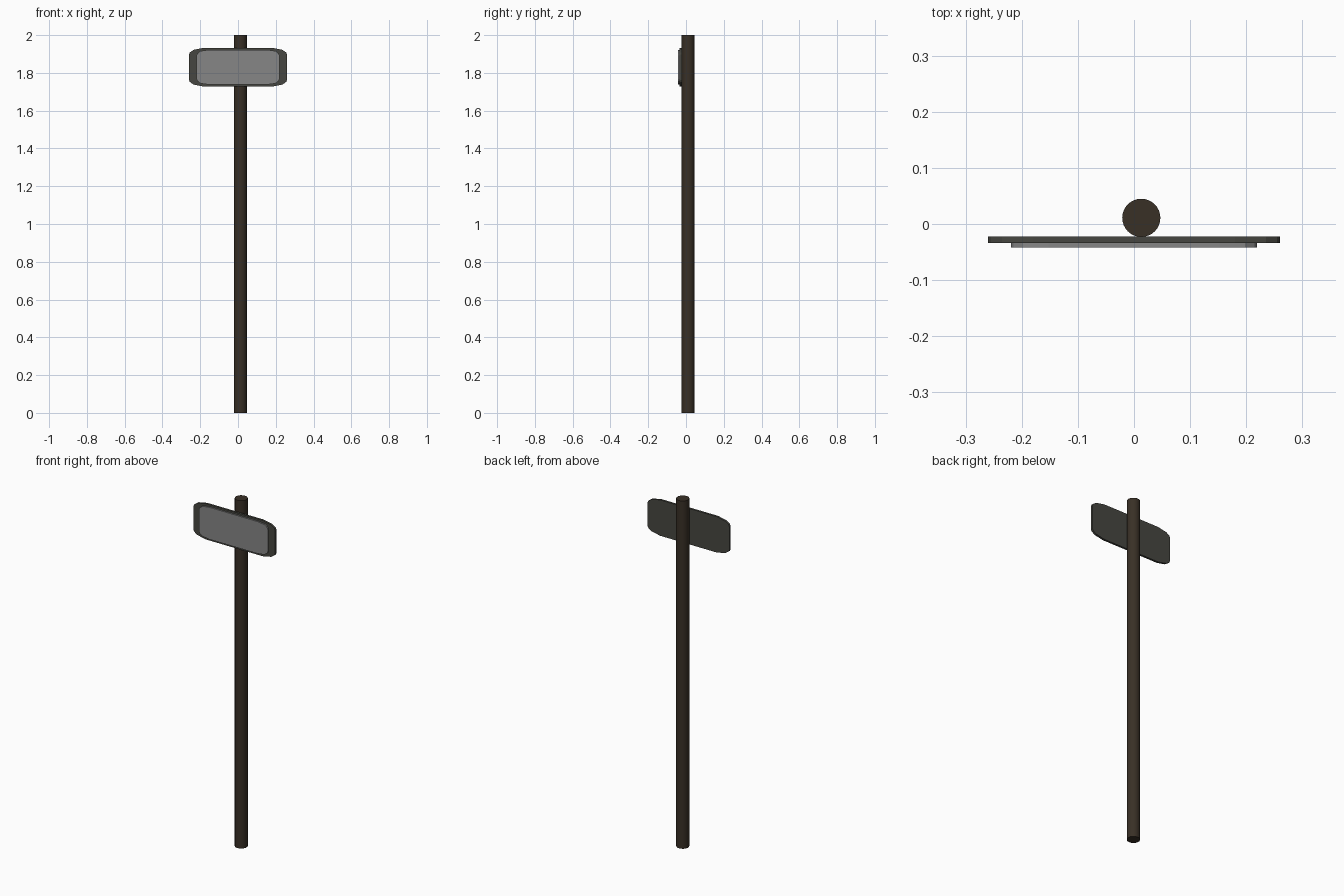
import bpy
import bmesh

cube = bpy.data.objects.get("Cube")
if cube:
    bpy.data.objects.remove(cube, do_unlink=True)


def material(name, rgb):
    mat = bpy.data.materials.new(name)
    mat.use_nodes = True
    mat.diffuse_color = (*rgb, 1)
    mat.node_tree.nodes["Principled BSDF"].inputs["Base Color"].default_value = (*rgb, 1)
    return mat


def board(name, corner, z_mid, y_front, y_back, mat):
    """Upright board whose outline mirrors one corner into all four."""
    flip = corner[::-1]
    outline = (corner + [(-x, z) for x, z in flip]
               + [(-x, -z) for x, z in corner] + [(x, -z) for x, z in flip])
    bm = bmesh.new()
    face = bm.faces.new([bm.verts.new((x, y_front, z_mid + z)) for x, z in outline])
    ext = bmesh.ops.extrude_face_region(bm, geom=[face])
    verts = [g for g in ext["geom"] if isinstance(g, bmesh.types.BMVert)]
    bmesh.ops.translate(bm, verts=verts, vec=(0, y_back - y_front, 0))
    bmesh.ops.recalc_face_normals(bm, faces=bm.faces)
    mesh = bpy.data.meshes.new(name)
    bm.to_mesh(mesh)
    bm.free()
    mesh.materials.append(mat)
    obj = bpy.data.objects.new(name, mesh)
    bpy.context.collection.objects.link(obj)
    return obj


brown = material("dark brown wood", (0.040, 0.029, 0.019))
charcoal = material("charcoal frame", (0.062, 0.062, 0.052))
grey = material("grey panel", (0.24, 0.24, 0.24))

# Round post
bpy.ops.mesh.primitive_cylinder_add(vertices=32, radius=0.034, depth=2,
                                    location=(0.013, 0.011, 1))
post = bpy.context.object
post.name = "post"
post.data.materials.append(brown)
bpy.ops.object.shade_smooth_by_angle()

# Sign backing board and the raised panel on its front
board("sign_board", [(0.26, 0.067), (0.255, 0.078), (0.235, 0.092), (0.18, 0.103)],
      1.83, -0.034, -0.022, charcoal)
board("sign_panel", [(0.219, 0.062), (0.215, 0.073), (0.198, 0.086), (0.152, 0.092)],
      1.83, -0.042, -0.033, grey)
